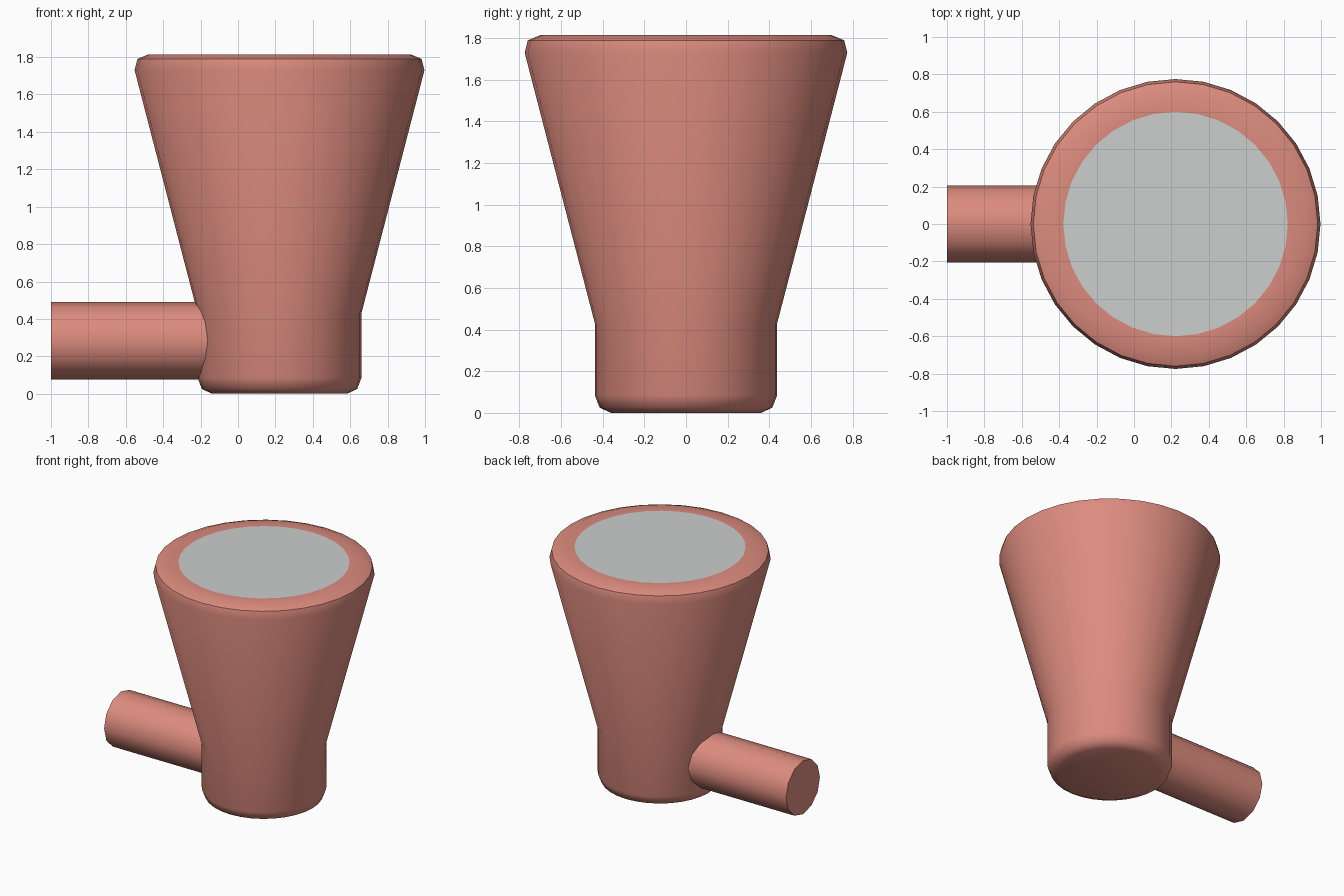
import bpy, math
from mathutils import Matrix

if "Cube" in bpy.data.objects:
    bpy.data.objects.remove(bpy.data.objects["Cube"])


def material(name, color):
    m = bpy.data.materials.new(name)
    m.diffuse_color = (*color, 1)
    m.use_nodes = True
    m.node_tree.nodes["Principled BSDF"].inputs["Base Color"].default_value = m.diffuse_color
    return m


def revolve(name, profile, sides, matrix, mats):
    """Revolve (radius, height) rings around local z and cap both ends."""
    verts = [(r * math.cos(2 * math.pi * i / sides), r * math.sin(2 * math.pi * i / sides), z)
             for r, z in profile for i in range(sides)]
    faces = [tuple(range(sides))[::-1]]
    for k in range(len(profile) - 1):
        for i in range(sides):
            j = (i + 1) % sides
            a, b = k * sides, (k + 1) * sides
            faces.append((a + i, a + j, b + j, b + i))
    faces.append(tuple(range((len(profile) - 1) * sides, len(profile) * sides)))
    mesh = bpy.data.meshes.new(name)
    mesh.from_pydata(verts, [], faces)
    mesh.transform(matrix)
    for m in mats:
        mesh.materials.append(m)
    ob = bpy.data.objects.new(name, mesh)
    bpy.context.collection.objects.link(ob)
    bpy.ops.object.select_all(action='DESELECT')
    ob.select_set(True)
    bpy.context.view_layer.objects.active = ob
    bpy.ops.object.shade_smooth_by_angle(angle=math.radians(50))
    return ob


clay = material("salmon_clay", (0.72, 0.26, 0.21))
grey = material("light_grey", (0.60, 0.62, 0.61))

# Flared bowl with rounded rims and a flush grey top disc
bowl = revolve("bowl", [(0.36, 0), (0.415, 0.025), (0.438, 0.085), (0.438, 0.43),
                        (0.775, 1.73), (0.76, 1.79), (0.70, 1.815), (0.60, 1.815)],
               32, Matrix.Translation((0.222, 0, 0)), [clay, grey])
bowl.data.polygons[-1].material_index = 1

# Straight side stem pointing to -x, its inner end buried in the bowl
revolve("stem", [(0.207, 0), (0.207, 1.1)], 12,
        Matrix.Translation((-1, 0, 0.283)) @ Matrix.Rotation(math.pi / 2, 4, 'Y'), [clay])
